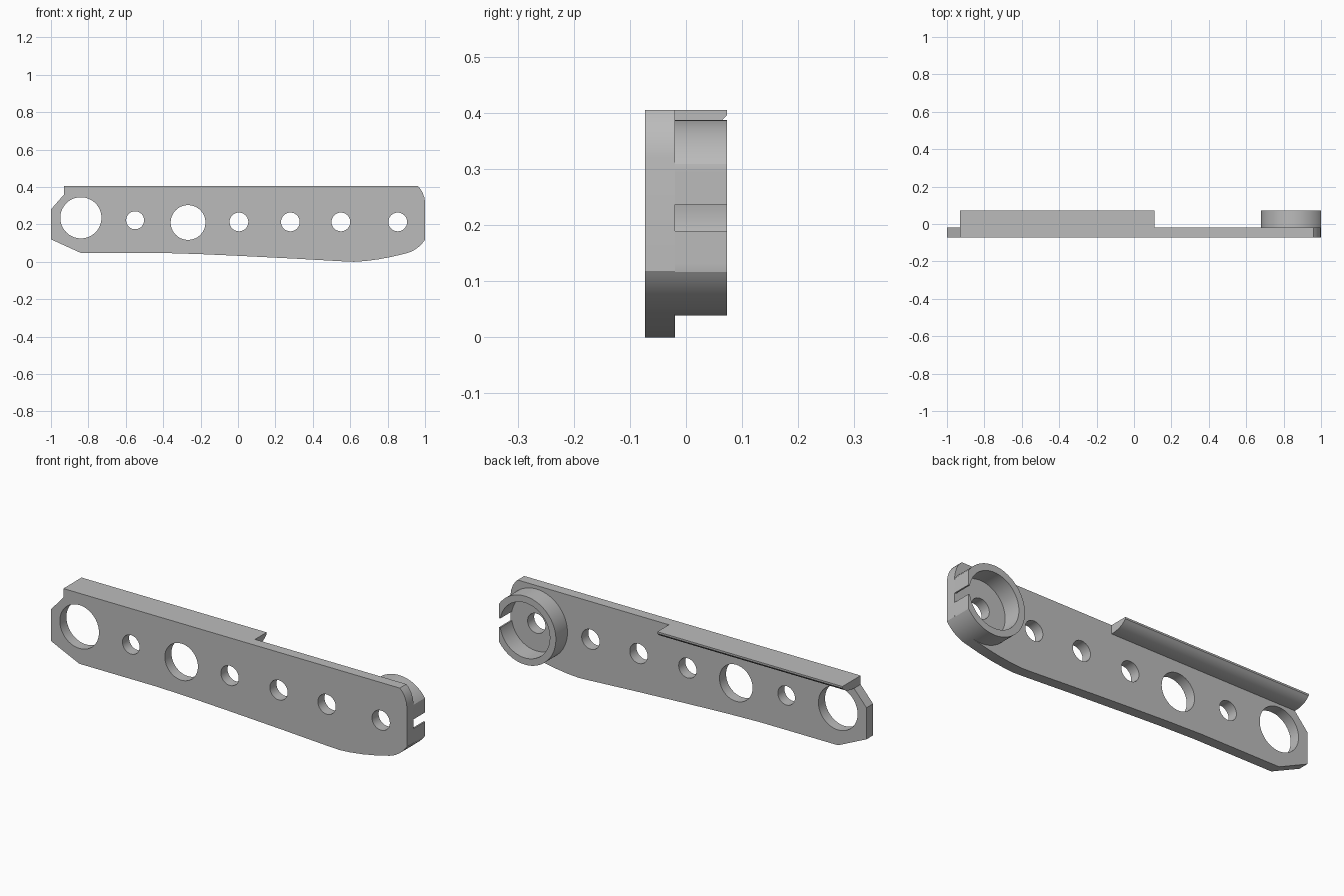
import bpy, bmesh
from math import sin, cos, asin, radians, tau
from mathutils import Matrix

cube = bpy.data.objects.get("Cube")
if cube:
    bpy.data.objects.remove(cube, do_unlink=True)

grey = bpy.data.materials.new("plain grey")
grey.use_nodes = True
grey.diffuse_color = (0.5, 0.5, 0.5, 1)
grey.node_tree.nodes["Principled BSDF"].inputs["Base Color"].default_value = (0.5, 0.5, 0.5, 1)

BACK, MID, FRONT = 0.073, -0.02, -0.073   # depth levels
RIGHT = 1.0                               # flat end of the arm
CX, CZ, R_OUT, R_IN = 0.854, 0.213, 0.174, 0.14


def arc(cx, cz, r, start, end, steps):
    return [(cx + r * cos(start + (end - start) * i / steps),
             cz + r * sin(start + (end - start) * i / steps)) for i in range(steps + 1)]


def circle(cx, cz, r):
    return arc(cx, cz, r, 0, tau, 64)[:-1]


def clip(points):
    return [(min(x, RIGHT), z) for x, z in points]


def extrude(name, loops, low, high, axis):
    """Fill closed loops (inner loops become holes) and extrude along y or x."""
    curve = bpy.data.curves.new(name, "CURVE")
    curve.dimensions = "2D"
    curve.fill_mode = "BOTH"
    curve.extrude = (high - low) / 2
    for loop in loops:
        spline = curve.splines.new("POLY")
        spline.points.add(len(loop) - 1)
        for point, (u, v) in zip(spline.points, loop):
            point.co = (u, v, 0, 1)
        spline.use_cyclic_u = True
    temp = bpy.data.objects.new(name + "_outline", curve)
    bpy.context.collection.objects.link(temp)
    bpy.context.view_layer.update()
    mesh = bpy.data.meshes.new_from_object(temp.evaluated_get(bpy.context.evaluated_depsgraph_get()))
    bpy.data.objects.remove(temp, do_unlink=True)
    mid = (low + high) / 2
    if axis == "y":
        matrix = Matrix(((1, 0, 0, 0), (0, 0, -1, mid), (0, 1, 0, 0), (0, 0, 0, 1)))
    else:
        matrix = Matrix(((0, 0, 1, mid), (1, 0, 0, 0), (0, 1, 0, 0), (0, 0, 0, 1)))
    mesh.transform(matrix)
    bm = bmesh.new()
    bm.from_mesh(mesh)
    bmesh.ops.remove_doubles(bm, verts=bm.verts, dist=0.00005)
    bmesh.ops.recalc_face_normals(bm, faces=bm.faces)
    bm.to_mesh(mesh)
    bm.free()
    mesh.name = name
    mesh.materials.clear()
    mesh.materials.append(grey)
    obj = bpy.data.objects.new(name, mesh)
    bpy.context.collection.objects.link(obj)
    bpy.ops.object.select_all(action="DESELECT")
    obj.select_set(True)
    bpy.context.view_layer.objects.active = obj
    bpy.ops.object.shade_smooth_by_angle(angle=radians(25))
    return obj


# Arm plate with its row of holes
outline = [(-1, 0.28), (-1, 0.12), (-0.84, 0.047), (-0.4, 0.047), (-0.2, 0.041),
           (0, 0.032), (0.3, 0.017), (0.55, 0.003), (0.62, 0), (0.68, 0.004),
           (0.75, 0.013), (0.82, 0.026)]
outline += clip(arc(CX, CZ, R_OUT, radians(-75), radians(-33), 14))
outline += [(1, 0.32), (0.996, 0.345), (0.986, 0.372), (0.973, 0.392), (0.96, 0.405),
            (-0.93, 0.405), (-0.93, 0.36)]
holes = [(-0.84, 0.235, 0.11), (-0.55, 0.222, 0.048), (-0.267, 0.21, 0.093)]
holes += [(x, CZ, 0.05) for x in (0.005, 0.28, 0.55, CX)]
extrude("arm_plate", [outline] + [circle(*h) for h in holes], FRONT, MID, "y")

# Round cup wall, cut flat at the end and split by a slot
half_slot = 0.0235
a_out, a_in = asin(half_slot / R_OUT), asin(half_slot / R_IN)
wall = clip(arc(CX, CZ, R_OUT, a_out, tau - a_out, 120))
wall += arc(CX, CZ, R_IN, tau - a_in, a_in, 96)
extrude("cup_wall", [wall], MID, BACK, "y")

# Top ledge with a rounded underside
ledge = [(MID, 0.405), (BACK, 0.405), (BACK, 0.396), (0.064, 0.387), (0.052, 0.378),
         (0.036, 0.37), (0.018, 0.365), (0, 0.362), (MID, 0.361)]
extrude("top_ledge", [ledge], -0.93, 0.11, "x")
